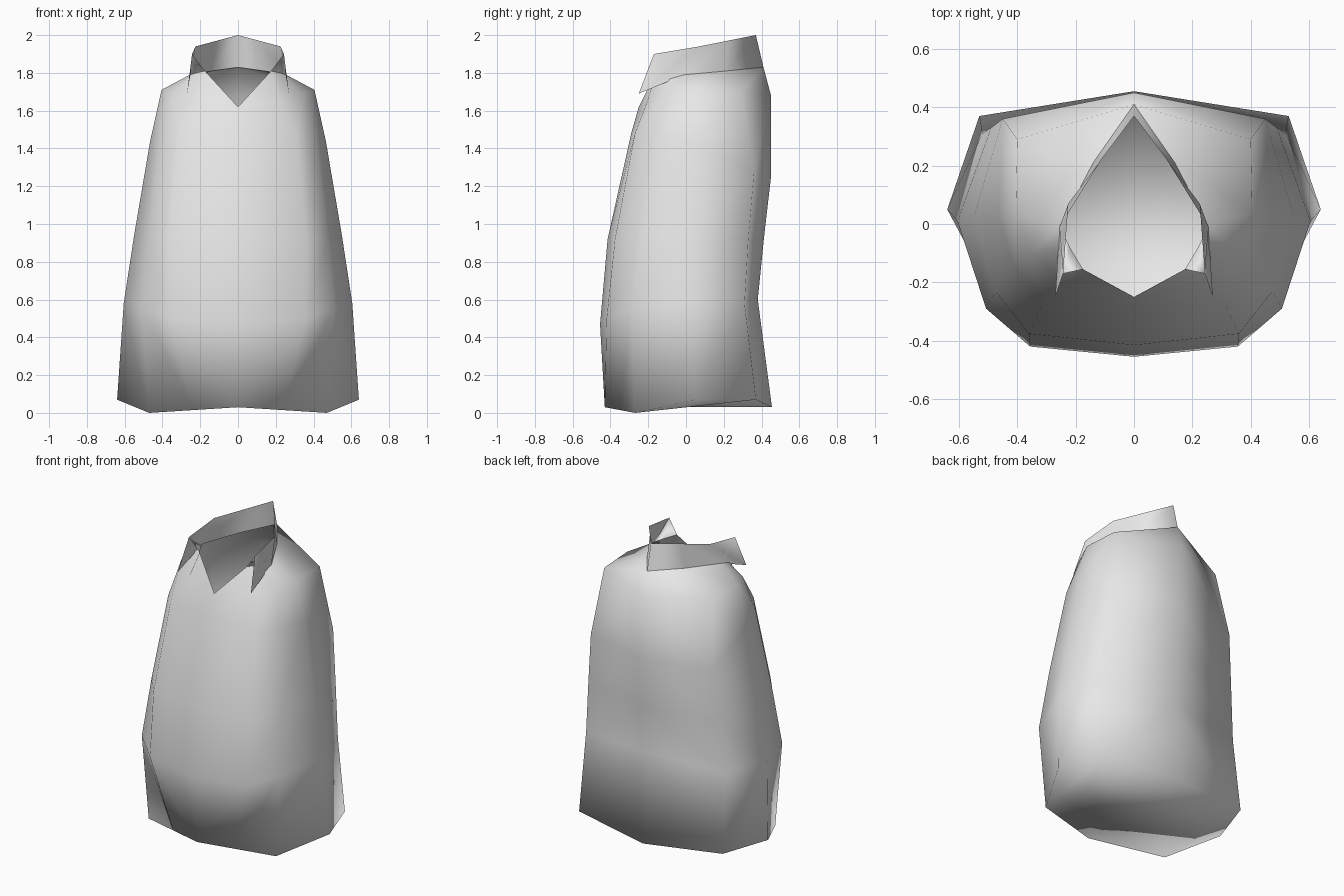
import bpy, bmesh

cube = bpy.data.objects.get("Cube")
if cube:
    bpy.data.objects.remove(cube, do_unlink=True)

# Single cloth colour
cloth = bpy.data.materials.new("pale_grey_cloth")
cloth.use_nodes = True
grey = (0.8, 0.8, 0.8, 1.0)
cloth.diffuse_color = grey
cloth.node_tree.nodes["Principled BSDF"].inputs["Base Color"].default_value = grey


def strip(bm, rows):
    """Skin neighbouring rows of points with outward quads."""
    grid = [[bm.verts.new(p) for p in row] for row in rows]
    for low, high in zip(grid, grid[1:]):
        for i in range(len(low) - 1):
            bm.faces.new((low[i], low[i + 1], high[i + 1], high[i]))
    return grid


def finish(name, bm):
    """Weld the left half, mirror it and shade it smooth."""
    bmesh.ops.remove_doubles(bm, verts=bm.verts, dist=0.0005)
    for f in bm.faces:
        f.smooth = True
    mesh = bpy.data.meshes.new(name)
    bm.to_mesh(mesh)
    bm.free()
    mesh.materials.append(cloth)
    obj = bpy.data.objects.new(name, mesh)
    bpy.context.collection.objects.link(obj)
    mirror = obj.modifiers.new("mirror", 'MIRROR')
    mirror.use_clip = True
    mirror.merge_threshold = 0.001


# Half rings: front centre, front, front corner, side, back corner, back centre
hem = [(0, -.43, .03), (.235, -.35, .015), (.47, -.27, 0),
       (.64, .05, .07), (.53, .37, .07), (0, .455, .03)]
hip = [(0, -.455, .47), (.356, -.42, .5), (.507, -.29, .55),
       (.605, .01, .58), (.52, .31, .58), (0, .38, .6)]
waist = [(0, -.415, .92), (.36, -.376, .92), (.475, -.23, .93),
         (.55, .02, .94), (.49, .33, .92), (0, .412, .92)]
chest = [(0, -.29, 1.48), (.31, -.27, 1.48), (.41, -.15, 1.46),
         (.465, .03, 1.44), (.45, .36, 1.27), (0, .45, 1.25)]
shoulder = [(0, -.25, 1.62), (.22, -.205, 1.65), (.35, -.1, 1.69),
            (.405, .04, 1.71), (.40, .29, 1.7), (0, .45, 1.68)]
neck = [(0, -.25, 1.62), (.175, -.155, 1.81), (.22, -.08, 1.8),
        (.255, -.01, 1.79), (.14, .21, 1.81), (0, .41, 1.83)]

# Body with a closed underside and an open neck
bm = bmesh.new()
rings = strip(bm, [hem, hip, waist, chest, shoulder, neck])
bm.faces.new(list(reversed(rings[0])))
finish("shirt_body", bm)

# Collar: outer band with pointed flap, plus the inner stand at the front
tip = (.27, -.25, 1.69)
rim = [(.243, -.17, 1.9), (.225, .07, 1.94), (.1125, .22, 1.97), (0, .37, 2.0)]
bm = bmesh.new()
strip(bm, [[tip] + neck[3:], rim])
for tri in ((rim[0], neck[2], neck[1]), (rim[0], neck[3], neck[2])):
    bm.faces.new([bm.verts.new(p) for p in tri])
finish("collar", bm)
